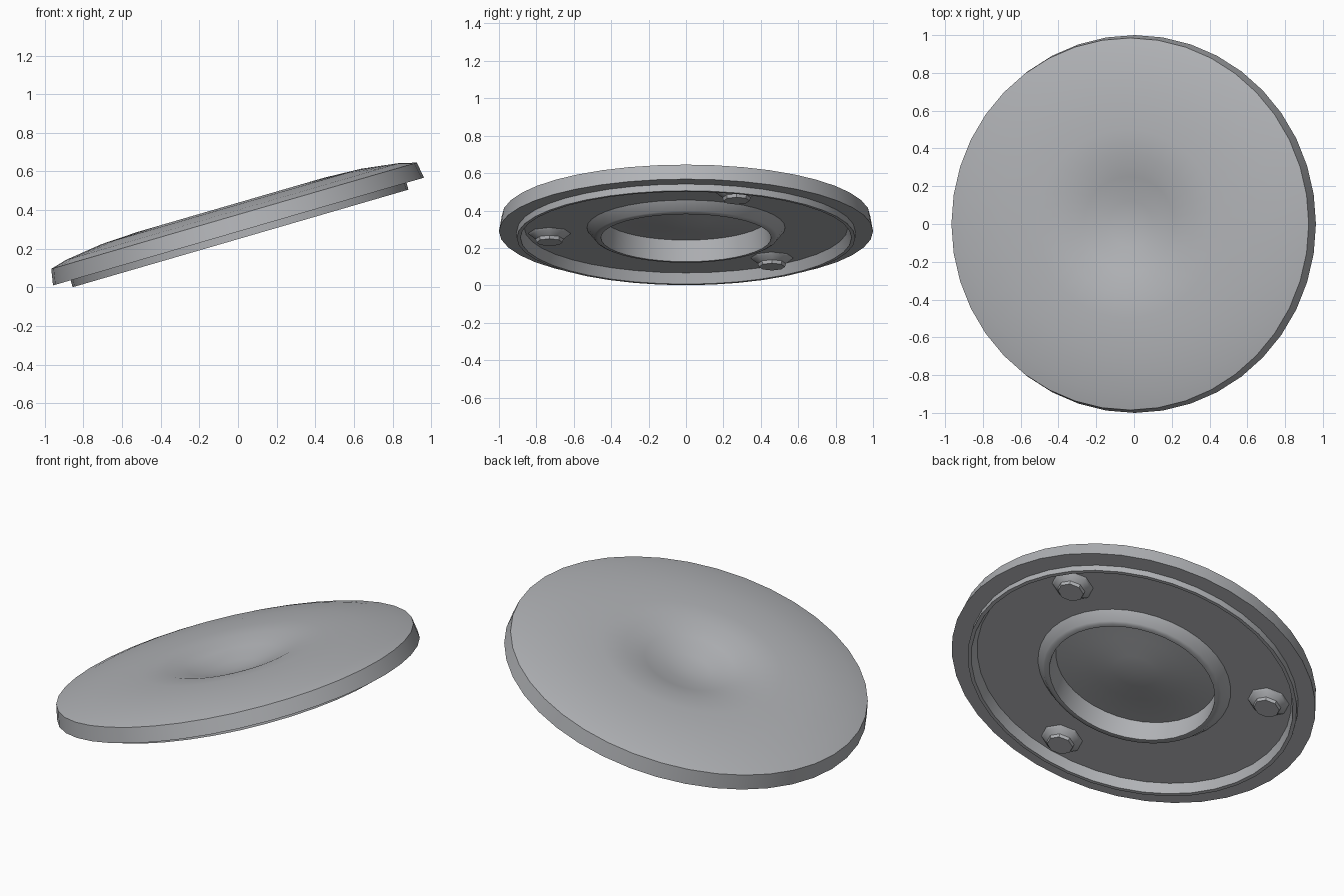
import bpy, bmesh, math
from mathutils import Matrix

if "Cube" in bpy.data.objects:
    bpy.data.objects.remove(bpy.data.objects["Cube"])

TILT = math.radians(16.2)
PLACE = Matrix.Translation((0.003, 0, 0.289)) @ Matrix.Rotation(-TILT, 4, 'Y')

grey = bpy.data.materials.new("grey metal")
grey.diffuse_color = (0.44, 0.45, 0.47, 1)
grey.use_nodes = True
grey.node_tree.nodes["Principled BSDF"].inputs["Base Color"].default_value = grey.diffuse_color


def lathe(name, profile, sides, centre=(0, 0), smooth=35):
    """Revolve (radius, height) points around the disc's tilted axis."""
    bm = bmesh.new()
    verts = [bm.verts.new((r, 0, h)) for r, h in profile]
    edges = [bm.edges.new(pair) for pair in zip(verts, verts[1:])]
    bmesh.ops.spin(bm, geom=verts + edges, cent=(0, 0, 0), axis=(0, 0, 1),
                   angle=math.tau, steps=sides, use_merge=True)
    bmesh.ops.remove_doubles(bm, verts=bm.verts, dist=0.0005)
    bmesh.ops.recalc_face_normals(bm, faces=bm.faces)
    bmesh.ops.transform(bm, verts=bm.verts,
                        matrix=PLACE @ Matrix.Translation((*centre, 0)))
    mesh = bpy.data.meshes.new(name)
    bm.to_mesh(mesh)
    bm.free()
    mesh.materials.append(grey)
    obj = bpy.data.objects.new(name, mesh)
    bpy.context.collection.objects.link(obj)
    bpy.context.view_layer.objects.active = obj
    obj.select_set(True)
    bpy.ops.object.shade_smooth_by_angle(angle=math.radians(smooth))
    obj.select_set(False)
    return obj


# Domed disc with a central dimple, a stepped lip and a hollow collar below
lathe("dished_disc", [
    (0, 0.06), (0.12, 0.07), (0.25, 0.105), (0.37, 0.137), (0.5, 0.144),
    (0.7, 0.135), (0.9, 0.108), (0.985, 0.085),            # top surface
    (1.0, 0), (0.905, 0), (0.905, -0.037),                 # rim and step
    (0.885, -0.037), (0.865, 0.02), (0.53, 0.02),          # lip and floor
    (0.49, -0.03), (0.475, -0.037), (0.455, -0.037),       # collar
    (0.445, 0.08), (0.25, 0.065), (0.12, 0.047), (0, 0.04),  # collar inside
], 40)

# Three small tapered feet under the disc
for i in range(3):
    a = math.radians(21.5 + 120 * i)
    lathe(f"foot_{i + 1}", [
        (0.115, 0.022), (0.105, 0.01), (0.075, -0.012), (0.07, -0.03), (0, -0.03),
    ], 8, centre=(0.738 * math.cos(a), 0.738 * math.sin(a)), smooth=30)
